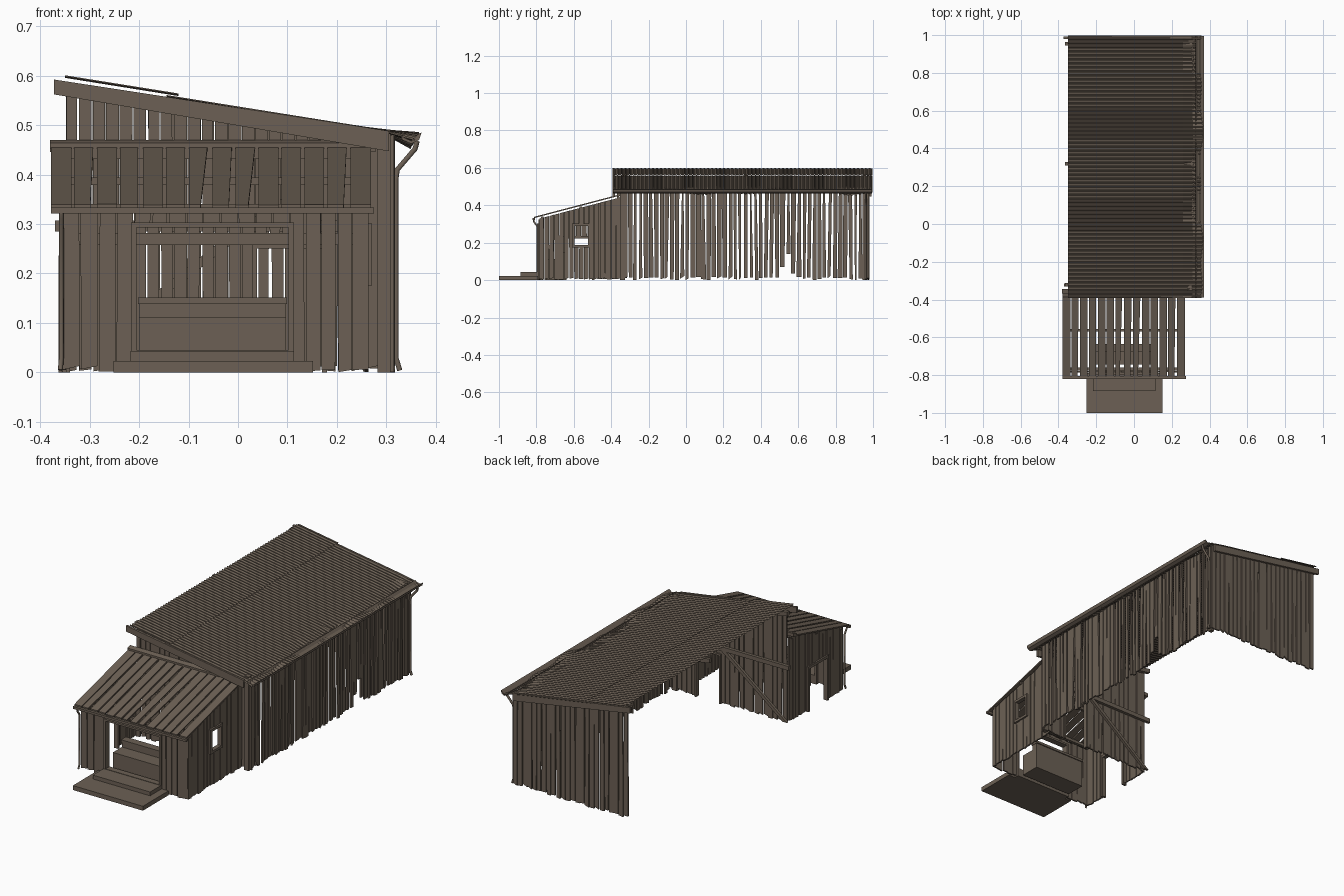
import bpy, bmesh, math, random
from mathutils import Vector

if "Cube" in bpy.data.objects:
    bpy.data.objects.remove(bpy.data.objects["Cube"])
random.seed(4)

wood = bpy.data.materials.new("weathered_brown")
wood.diffuse_color = (0.150, 0.118, 0.090, 1)
wood.use_nodes = True
wood.node_tree.nodes["Principled BSDF"].inputs["Base Color"].default_value = wood.diffuse_color


def finish(name, bm):
    bmesh.ops.recalc_face_normals(bm, faces=bm.faces)
    me = bpy.data.meshes.new(name)
    bm.to_mesh(me)
    bm.free()
    ob = bpy.data.objects.new(name, me)
    me.materials.append(wood)
    bpy.context.collection.objects.link(ob)
    return ob


def slab(bm, pts, off):
    """Prism: flat outline pts pushed along the vector off."""
    a = [bm.verts.new(p) for p in pts]
    b = [bm.verts.new(Vector(p) + Vector(off)) for p in pts]
    n = len(a)
    bm.faces.new(a)
    bm.faces.new(b[::-1])
    for i in range(n):
        bm.faces.new((a[i], b[i], b[(i + 1) % n], a[(i + 1) % n]))


def box(name, x0, x1, y0, y1, z0, z1):
    bm = bmesh.new()
    slab(bm, [(x0, y0, z0), (x1, y0, z0), (x1, y1, z0), (x0, y1, z0)], (0, 0, z1 - z0))
    return finish(name, bm)


def prism(name, pts, off):
    bm = bmesh.new()
    slab(bm, pts, off)
    return finish(name, bm)


def pipe(name, pts, r):
    cu = bpy.data.curves.new(name, 'CURVE')
    cu.dimensions = '3D'
    cu.bevel_depth, cu.bevel_resolution, cu.use_fill_caps = r, 1, True
    sp = cu.splines.new('POLY')
    sp.points.add(len(pts) - 1)
    for p, c in zip(sp.points, pts):
        p.co = (*c, 1)
    ob = bpy.data.objects.new(name, cu)
    cu.materials.append(wood)
    bpy.context.collection.objects.link(ob)


def wall(name, a, b, top, holes=(), pitch=0.028, thick=0.008, gap=0.005, low=0.008):
    """Ragged vertical boards from a to b (xy). top(t) gives the height.
    holes: (from, to, z0, z1) measured along the wall axis coordinate."""
    a, b = Vector((*a, 0)), Vector((*b, 0))
    d = (b - a).normalized()
    nrm = Vector((-d.y, d.x, 0)) * thick
    length = (b - a).length
    axis = 0 if abs(d.x) > 0.5 else 1
    cuts = {0.0, length}
    for h in holes:
        cuts |= {min(max(abs(h[0] - a[axis]), 0), length), min(max(abs(h[1] - a[axis]), 0), length)}
    cuts = sorted(cuts)
    bm = bmesh.new()
    for s, e in zip(cuts, cuts[1:]):
        n = max(1, round((e - s) / pitch))
        for i in range(n):
            u0, u1 = s + (e - s) * i / n, s + (e - s) * (i + 1) / n
            mid = (a + d * (u0 + u1) / 2)[axis]
            spans = [(random.uniform(0, low), None)]
            for h in holes:
                if min(h[:2]) < mid < max(h[:2]):
                    spans = [(h[3], None)] + ([(spans[0][0], h[2])] if h[2] > 0.01 else [])
            g = [random.random() ** 2.5 * gap + 0.0006 for _ in range(4)]
            shift = nrm * random.uniform(-0.3, 0.3)
            for z0, z1 in spans:
                def P(u, z):
                    return a + d * u + shift + Vector((0, 0, z))
                ta, tb = (z1, z1) if z1 else (top(u0), top(u1))
                jag = random.uniform(-0.3, 1) * low if z0 < 0.01 else 0
                slab(bm, [P(u0 + g[0], z0), P(u1 - g[1], max(0, z0 + jag)),
                          P(u1 - g[2], tb), P(u0 + g[3], ta)], nrm)
    return finish(name, bm)


def roof_z(x):
    return 0.596 - 0.16 * (x + 0.35)


def porch_z(y):
    return 0.332 + 0.262 * (y + 0.81)


# --- Main shed walls (left side is open) ---
wall("right_wall", (0.315, -0.34), (0.315, 0.975), lambda u: roof_z(0.315) - 0.01,
     [(0.50, 0.535, 0, 0.07), (0.535, 0.56, 0, 0.14), (0.56, 0.59, 0, 0.035)], gap=0.011, low=0.016)
wall("back_wall", (-0.35, 0.97), (0.315, 0.97), lambda u: roof_z(u - 0.35) - 0.01, gap=0.004, low=0.014)
wall("partition_wall", (-0.35, -0.34), (0.315, -0.34), lambda u: roof_z(u - 0.35) - 0.01,
     [(0.035, 0.17, 0, 0.25)], gap=0.004)
box("corner_post", 0.282, 0.308, -0.352, -0.326, 0, 0.49)
box("back_corner_post", 0.29, 0.31, 0.945, 0.967, 0, 0.48)

# --- Partition framing: doorway, rails and braces ---
for x in (0.028, 0.170):
    box("doorway_jamb", x, x + 0.01, -0.348, -0.325, 0, 0.258)
box("doorway_head", 0.028, 0.18, -0.348, -0.325, 0.25, 0.26)
box("partition_front_rail", -0.34, 0.26, -0.355, -0.341, 0.258, 0.282)
box("partition_back_rail", -0.37, 0.28, -0.331, -0.315, 0.285, 0.307)
prism("diagonal_brace", [(-0.36, -0.329, 0.01), (-0.335, -0.329, 0.01), (0.02, -0.329, 0.285), (-0.01, -0.329, 0.285)], (0, 0.013, 0))
prism("upper_brace", [(0.02, -0.329, 0.305), (0.045, -0.329, 0.305), (0.29, -0.329, 0.47), (0.265, -0.329, 0.47)], (0, 0.013, 0))

# --- Rafters under the main roof ---
for y in (-0.33, 0.31, 0.945):
    prism("rafter", [(-0.365, y, roof_z(-0.365) - 0.03), (0.31, y, roof_z(0.31) - 0.03),
                     (0.31, y, roof_z(0.31) - 0.008), (-0.365, y, roof_z(-0.365) - 0.008)], (0, 0.018, 0))


# --- Corrugated main roof in two overlapping sheets ---
def sheet(name, x0, x1, lift, droop):
    bm = bmesh.new()
    waves, per, nx = 66, 6, 10
    rows = []
    for j in range(waves * per + 1):
        y = -0.392 + 1.39 * j / (waves * per)
        row = []
        for i in range(nx + 1):
            x = x0 + (x1 - x0) * i / nx
            edge = max(0, (x - 0.24) / 0.12) ** 2 * droop
            sag = edge * (0.35 + 0.35 * math.sin(y * 9) + 0.3 * math.sin(y * 23))
            z = roof_z(x) + lift + 0.003 * math.sin(2 * math.pi * j / per) - sag
            row.append(bm.verts.new((x - 0.6 * sag, y, z)))
        rows.append(row)
    for r, s in zip(rows, rows[1:]):
        for i in range(nx):
            bm.faces.new((r[i], r[i + 1], s[i + 1], s[i]))
    return finish(name, bm)


sheet("upper_roof_sheet", -0.35, -0.12, 0.002, 0)
sheet("lower_roof_sheet", -0.145, 0.362, -0.005, 0.022)
for y in (-0.392, 0.98):
    prism("roof_fascia", [(-0.372, y, 0.562), (0.305, y, 0.447), (0.305, y, 0.488), (-0.372, y, 0.592)], (0, 0.012, 0))

# --- Main gutter and downpipe ---
gutter = [(0.325, -0.39, 0.487), (0.332, -0.39, 0.47), (0.350, -0.39, 0.462), (0.366, -0.39, 0.47),
          (0.371, -0.39, 0.485), (0.366, -0.39, 0.483), (0.350, -0.39, 0.468), (0.335, -0.39, 0.475)]
prism("main_gutter", gutter, (0, 1.385, 0))
pipe("main_downpipe", [(0.362, 0.962, 0.468), (0.358, 0.962, 0.452), (0.322, 0.962, 0.41), (0.319, 0.962, 0.39),
                       (0.319, 0.962, 0.03), (0.327, 0.962, 0.004)], 0.006)

# --- Porch walls ---
wall("porch_front_wall", (-0.355, -0.785), (0.262, -0.785), lambda u: 0.325,
     [(-0.21, 0.105, 0, 0.30)], pitch=0.034, gap=0.003)
wall("porch_right_wall", (0.262, -0.785), (0.262, -0.345), lambda u: porch_z(u - 0.785) - 0.01,
     [(-0.6, -0.52, 0.18, 0.295)], gap=0.003)
wall("porch_left_wall", (-0.347, -0.785), (-0.347, -0.345), lambda u: porch_z(u - 0.785) - 0.01,
     [(-0.65, -0.50, 0, 0.225)], gap=0.003)


def frame_x(name, x0, x1, y0, y1, z0, z1, w):
    """Rectangular frame standing in the y-z plane."""
    box(name + "_side", x0, x1, y0, y0 + w, z0, z1)
    box(name + "_side", x0, x1, y1 - w, y1, z0, z1)
    box(name + "_rail", x0, x1, y0, y1, z1 - w, z1)
    box(name + "_rail", x0, x1, y0, y1, z0, z0 + w)


frame_x("porch_window_frame", 0.248, 0.27, -0.61, -0.51, 0.175, 0.302, 0.013)
box("side_door_head", -0.363, -0.34, -0.66, -0.49, 0.222, 0.236)
for y in (-0.66, -0.502):
    box("side_door_jamb", -0.363, -0.34, y, y + 0.012, 0, 0.225)

# --- Porch front opening frame ---
for x in (-0.216, 0.102):
    box("entrance_jamb", x, x + 0.011, -0.797, -0.765, 0, 0.302)
box("entrance_head", -0.216, 0.113, -0.797, -0.765, 0.293, 0.303)
box("entrance_sill", -0.216, 0.113, -0.797, -0.765, 0, 0.045)

# --- Steps outside, bench inside ---
box("lower_step", -0.252, 0.152, -1.0, -0.79, 0.0, 0.023)
box("upper_step", -0.217, 0.113, -0.885, -0.78, 0.02, 0.043)
box("bench_seat", -0.2, 0.097, -0.745, -0.66, 0.0, 0.112)
box("bench_back", -0.2, 0.097, -0.67, -0.64, 0.0, 0.150)
box("bench_back_rail", -0.202, 0.099, -0.675, -0.635, 0.138, 0.151)

# --- Porch roof: spaced sloping boards ---
bm = bmesh.new()
n = 14
for i in range(n):
    x0 = -0.378 + 0.652 * i / n
    x1 = x0 + 0.652 / n - random.uniform(0.004, 0.010)
    taper = random.choice((0, 0, 0, 0.006, 0.014)) if i < n - 1 else 0
    yf = -0.812 + random.uniform(0, 0.006)
    slab(bm, [(x0, yf, porch_z(yf)), (x1 - taper, yf, porch_z(yf)),
              (x1, -0.348, porch_z(-0.348)), (x0, -0.348, porch_z(-0.348))], (0, 0, 0.007))
finish("porch_roof_boards", bm)
for y in (-0.775, -0.57, -0.37):
    box("porch_roof_batten", -0.36, 0.265, y, y + 0.014, porch_z(y) - 0.016, porch_z(y) - 0.001)
prism("porch_ridge_board", [(-0.38, -0.368, 0.446), (-0.38, -0.344, 0.452), (-0.38, -0.344, 0.470), (-0.38, -0.368, 0.464)], (0.658, 0, 0))

# --- Porch gutter and downpipe ---
box("porch_gutter", -0.378, 0.275, -0.82, -0.806, 0.321, 0.333)
pipe("porch_downpipe", [(-0.357, -0.815, 0.325), (-0.357, -0.813, 0.312), (-0.357, -0.796, 0.288),
                        (-0.357, -0.794, 0.03), (-0.359, -0.802, 0.005)], 0.005)
